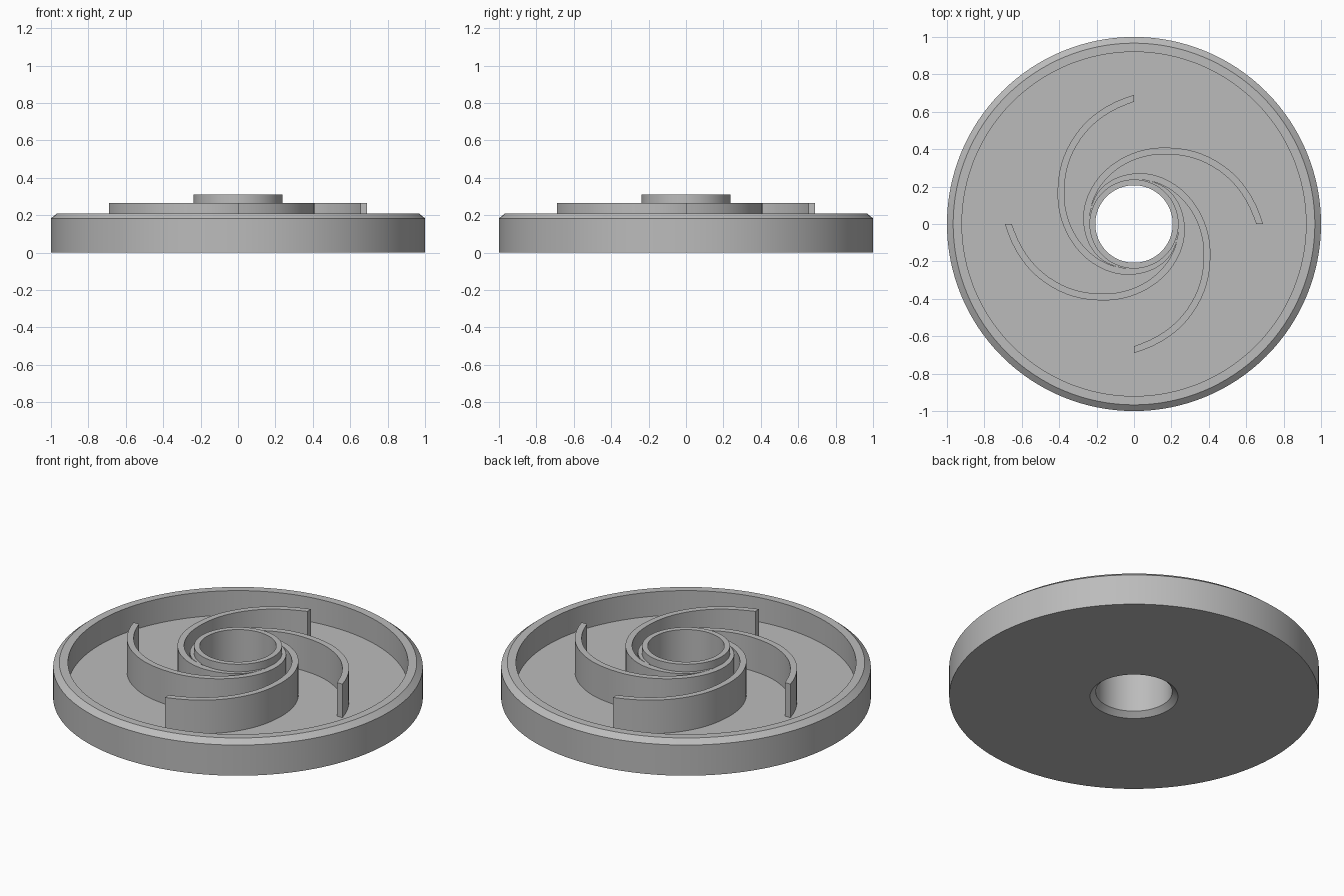
import bpy, bmesh, math
from mathutils import Vector

cube = bpy.data.objects.get("Cube")
if cube:
    bpy.data.objects.remove(cube, do_unlink=True)

grey = bpy.data.materials.new("plain grey")
grey.use_nodes = True
COLOUR = (0.5, 0.5, 0.5, 1)
grey.diffuse_color = COLOUR
grey.node_tree.nodes["Principled BSDF"].inputs["Base Color"].default_value = COLOUR


def finish(name, bm):
    bmesh.ops.recalc_face_normals(bm, faces=bm.faces)
    mesh = bpy.data.meshes.new(name)
    bm.to_mesh(mesh)
    bm.free()
    obj = bpy.data.objects.new(name, mesh)
    bpy.context.collection.objects.link(obj)
    mesh.materials.append(grey)
    bpy.ops.object.select_all(action="DESELECT")
    obj.select_set(True)
    bpy.context.view_layer.objects.active = obj
    bpy.ops.object.shade_smooth_by_angle(angle=math.radians(25))
    return obj


def lathe(name, profile, steps=128):
    bm = bmesh.new()
    verts = [bm.verts.new((r, 0, z)) for r, z in profile]
    edges = [bm.edges.new((a, b)) for a, b in zip(verts, verts[1:] + verts[:1])]
    bmesh.ops.spin(bm, geom=verts + edges, cent=(0, 0, 0), axis=(0, 0, 1),
                   angle=math.tau, steps=steps)
    bmesh.ops.remove_doubles(bm, verts=bm.verts, dist=1e-4)
    return finish(name, bm)


FLOOR, BLADE_TOP, THICK = 0.065, 0.265, 0.036

# Rimmed dish with a raised hub and a bore chamfered underneath
lathe("dish_and_hub", [(0.238, 0), (1, 0), (1, 0.183), (0.967, 0.21), (0.92, 0.21),
                       (0.92, FLOOR), (0.238, FLOOR), (0.238, 0.31),
                       (0.207, 0.31), (0.207, 0.028)])

# Outer edge of a blade: turn in degrees from its free end, and radius
SPIRAL = [(0, 0.69), (22, 0.614), (45, 0.525), (67, 0.444), (100, 0.358),
          (135, 0.303), (180, 0.27), (225, 0.258), (250, 0.245)]


def spiral_radius(turn):
    """Smooth interpolation through the spiral points."""
    i = max(k for k in range(len(SPIRAL) - 1) if SPIRAL[k][0] <= turn)

    def slope(k):
        (a, ra), (b, rb) = SPIRAL[max(k - 1, 0)], SPIRAL[min(k + 1, len(SPIRAL) - 1)]
        return (rb - ra) / (b - a)

    (a, ra), (b, rb) = SPIRAL[i], SPIRAL[i + 1]
    h, t = b - a, (turn - a) / (b - a)
    return (ra * (1 + 2 * t) * (1 - t) ** 2 + rb * t * t * (3 - 2 * t)
            + h * slope(i) * t * (1 - t) ** 2 - h * slope(i + 1) * t * t * (1 - t))


def spiral_point(turn, start):
    a = start + math.radians(turn)
    return spiral_radius(turn) * Vector((math.cos(a), math.sin(a), 0))


def blade(name, start, steps=60):
    bm = bmesh.new()
    rings = []
    for k in range(steps + 1):
        turn = 250 * k / steps
        outer = spiral_point(turn, start)
        along = spiral_point(min(turn + 1, 250), start) - spiral_point(max(turn - 1, 0), start)
        inward = Vector((-along.y, along.x, 0)).normalized()
        if k == 0:  # the free end is cut along the radius
            inward = -outer.normalized()
        inner = outer + inward * THICK
        rings.append([bm.verts.new((p.x, p.y, z)) for p, z in
                      ((outer, FLOOR), (outer, BLADE_TOP), (inner, BLADE_TOP), (inner, FLOOR))])
    for a, b in zip(rings, rings[1:]):
        for j in range(4):
            n = (j + 1) % 4
            bm.faces.new((a[j], a[n], b[n], b[j]))
    bm.faces.new(rings[0])
    bm.faces.new(rings[-1][::-1])
    return finish(name, bm)


# Four curved blades around the hub
for side, quarter in (("left", 0), ("back", 1), ("right", 2), ("front", 3)):
    blade(side + "_blade", quarter * math.pi / 2)
